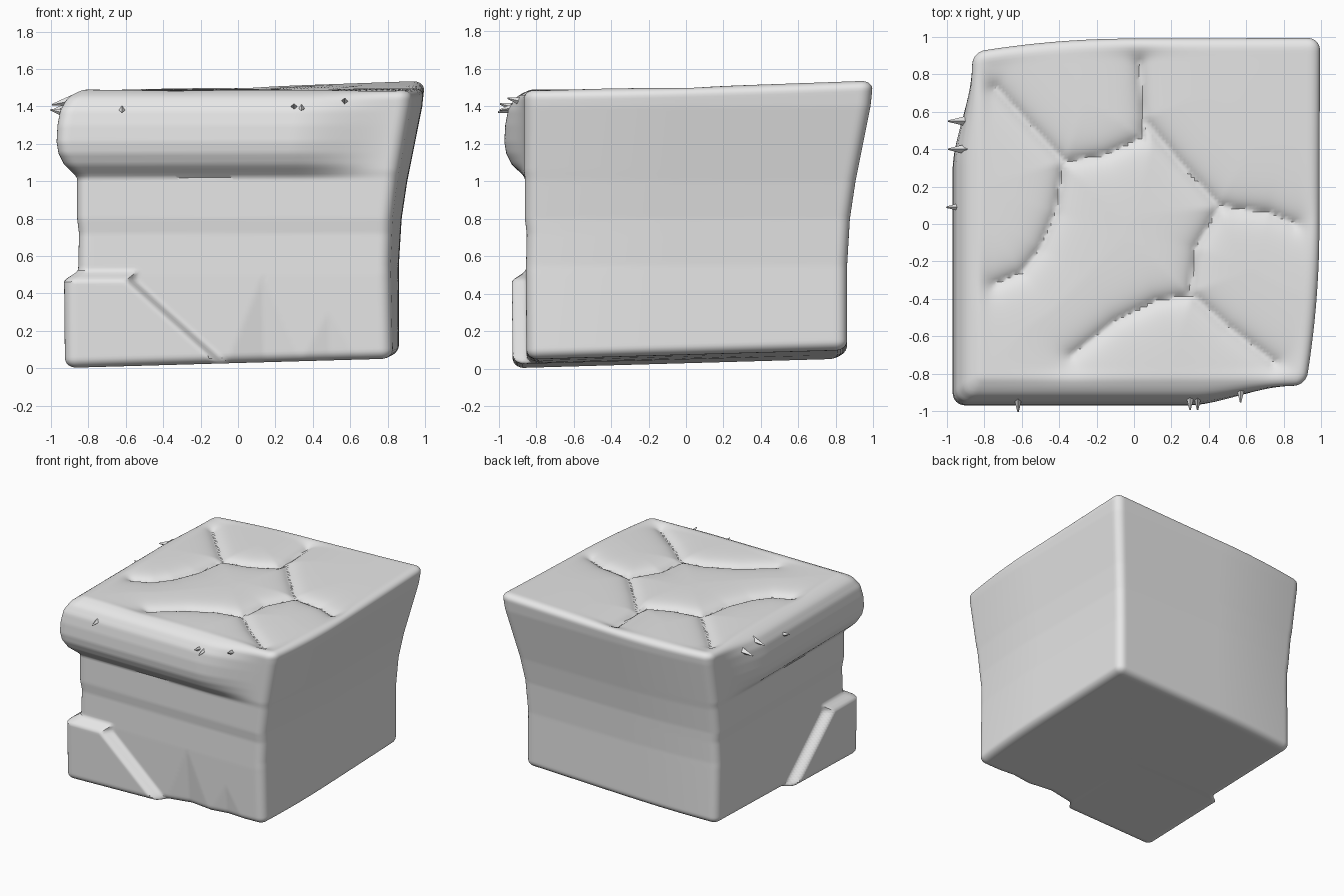
import bpy, bmesh, math
from mathutils import Vector

old = bpy.data.objects.get("Cube")
if old:
    bpy.data.objects.remove(old, do_unlink=True)

stone = bpy.data.materials.new("stone grey")
stone.use_nodes = True
GREY = (0.8, 0.8, 0.8, 1)
stone.diffuse_color = GREY
stone.node_tree.nodes["Principled BSDF"].inputs["Base Color"].default_value = GREY

# Height, offset profiles: lipped faces (front and right) and flared faces (back and left)
WALL = [(0, .85), (.5, .855), (.72, .85), (.8, .86), (1.02, .86), (1.06, .865), (1.52, .865)]
LIP = [(0, 0), (1.02, 0), (1.05, .025), (1.09, .065), (1.15, .095), (1.21, .105), (1.3, .1),
       (1.38, .085), (1.44, .05), (1.48, .01), (1.55, 0)]
FLARE = [(0, .86), (.55, .86), (.8, .875), (1, .905), (1.2, .945), (1.4, .985), (1.54, 1.0)]

# Cracks between the paving slabs on top
CRACKS = [
    [(-.74, .73), (-.55, .52), (-.37, .33), (-.15, .37), (.04, .46), (.05, .56), (.03, .86)],
    [(.05, .56), (.25, .32), (.45, .1), (.55, .08), (.72, .06), (.86, 0)],
    [(.45, .08), (.33, -.13), (.3, -.37), (.5, -.55), (.75, -.74)],
    [(.3, -.38), (.12, -.41), (-.1, -.52), (-.33, -.7)],
    [(-.38, .3), (-.42, .06), (-.5, -.13), (-.6, -.26), (-.74, -.32)],
]


def sample(profile, z):
    if z <= profile[0][0]:
        return profile[0][1]
    for (z0, a), (z1, b) in zip(profile, profile[1:]):
        if z <= z1:
            return a + (b - a) * (z - z0) / (z1 - z0)
    return profile[-1][1]


def smooth(t):
    t = min(max(t, 0), 1)
    return t * t * (3 - 2 * t)


def lipped(z, along):
    """Outward offset of a face with the overhanging lip and the raised corner stone."""
    lip = sample(LIP, z) * (1 - smooth((along - .35) / .6))
    limit = min(.53, .03 - .8 * along)
    foot = .075 * smooth((limit - z) / .07)
    return sample(WALL, z) + lip + foot


def flared(z, along):
    corner = max(0, -along - .1)
    return sample(FLARE, z) - .075 * corner ** 2 * (.6 + .4 * z)


def chip(x, z):
    """Shallow triangular chips at the foot of the front face."""
    depth = 0
    for apex, top, half, cut in ((.22, .5, .24, .035), (.62, .3, .2, .02)):
        side = (x - apex) / half
        depth = max(depth, cut * max(0, 1 - z / top - abs(side)))
    return depth


def crack_depth(x, y):
    p = Vector((x, y))
    best = 9
    for path in CRACKS:
        for a, b in zip(path, path[1:]):
            a, b = Vector(a), Vector(b)
            d = b - a
            t = min(max((p - a).dot(d) / d.length_squared, 0), 1)
            best = min(best, (p - a - d * t).length)
    return .03 * math.exp(-best / .035) + .025 * math.exp(-best / .13)


def finish(name, bm):
    mesh = bpy.data.meshes.new(name)
    bm.to_mesh(mesh)
    bm.free()
    obj = bpy.data.objects.new(name, mesh)
    mesh.materials.append(stone)
    bpy.context.collection.objects.link(obj)
    return obj


# Block: a fine cube, rounded, then shaped by the profiles
bm = bmesh.new()
bmesh.ops.create_cube(bm, size=2)
bmesh.ops.subdivide_edges(bm, edges=bm.edges[:], cuts=99, use_grid_fill=True)
R = .07
for v in bm.verts:
    on_top = v.co.z > .999
    inner = Vector([min(max(c, R - 1), 1 - R) for c in v.co])
    off = v.co - inner
    p = inner + off.normalized() * R if off.length > 1e-6 else v.co.copy()
    if off.length < 1e-6:
        p = inner
    low = .05 + .025 * (p.x + p.y)
    high = 1.49 + .05 * ((1 + p.x) * (1 + p.y) / 4) ** 1.5
    z = low + (high - low) * (p.z + 1) / 2
    x0, x1 = -lipped(z, p.y), flared(z, p.y)
    y0, y1 = -lipped(z, p.x) + chip(p.x, z), flared(z, p.x)
    x = x0 + (x1 - x0) * (p.x + 1) / 2
    y = y0 + (y1 - y0) * (p.y + 1) / 2
    if on_top:
        edge = smooth((1 - max(abs(p.x), abs(p.y))) / .12)
        z -= crack_depth(x, y) * edge
    v.co = (x, y, z)
block = finish("stone_block", bm)

# Splinters sticking out of the lip
SPLINTERS = [(-.62, -.93, 1.38, 0, -1), (.3, -.92, 1.4, 0, -1), (.34, -.92, 1.39, 0, -1),
             (.57, -.88, 1.43, 0, -1), (-.92, .55, 1.39, -1, 0), (-.93, .09, 1.37, -1, 0),
             (-.92, .4, 1.42, -1, 0)]
for i, (x, y, z, dx, dy) in enumerate(SPLINTERS):
    bm = bmesh.new()
    bmesh.ops.create_cone(bm, cap_ends=True, segments=4, radius1=.03, radius2=.004, depth=.11)
    turn = Vector((dx, dy, .25 if i % 2 else -.2)).to_track_quat('Z', 'Y')
    for v in bm.verts:
        v.co = turn @ v.co + Vector((x, y, z)) + .02 * Vector((dx, dy, 0))
    finish("splinter_%d" % (i + 1), bm)

bpy.ops.object.select_all(action='DESELECT')
block.select_set(True)
bpy.context.view_layer.objects.active = block
bpy.ops.object.shade_smooth_by_angle(angle=math.radians(40))
